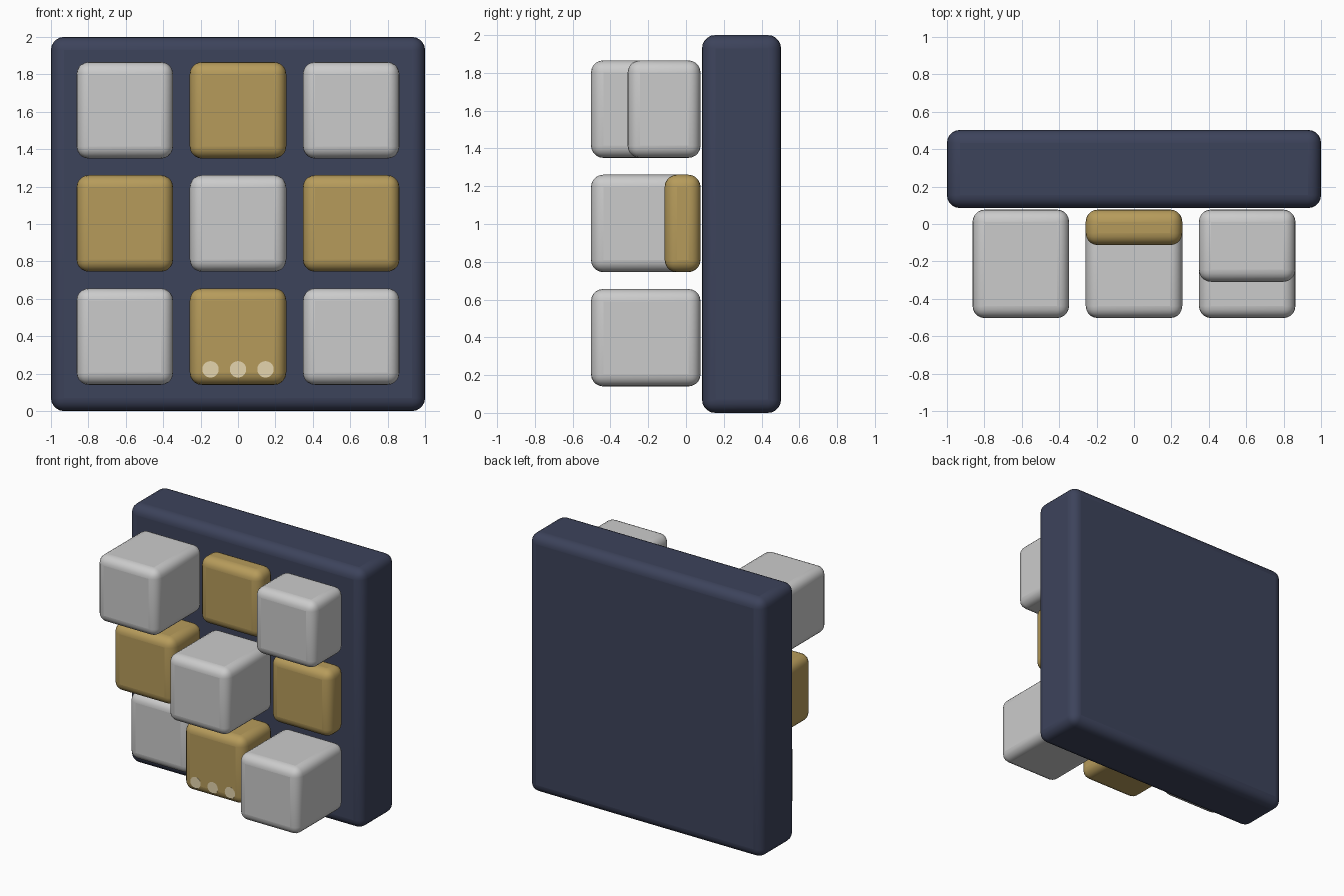
import bpy, math

if "Cube" in bpy.data.objects:
    bpy.data.objects.remove(bpy.data.objects["Cube"])


def material(name, rgb):
    m = bpy.data.materials.new(name)
    m.diffuse_color = (*rgb, 1)
    m.use_nodes = True
    m.node_tree.nodes["Principled BSDF"].inputs["Base Color"].default_value = m.diffuse_color
    return m


navy = material("navy", (0.046, 0.056, 0.105))
gold = material("gold", (0.47, 0.33, 0.105))
pale = material("pale", (0.76, 0.76, 0.73))
cream = material("cream", (0.78, 0.66, 0.42))


def rounded_box(name, lo, hi, radius, mat):
    centre = [(a + b) / 2 for a, b in zip(lo, hi)]
    bpy.ops.mesh.primitive_cube_add(size=1, location=centre)
    ob = bpy.context.object
    ob.name = name
    ob.scale = [b - a for a, b in zip(lo, hi)]
    bpy.ops.object.transform_apply(location=False, rotation=False, scale=True)
    bevel = ob.modifiers.new("rounded_edges", "BEVEL")
    bevel.width = radius
    bevel.segments = 5
    bevel.limit_method = "NONE"
    ob.data.materials.append(mat)
    bpy.ops.object.shade_smooth_by_angle(angle=math.radians(40))
    return ob


# Backing panel
rounded_box("back_panel", (-1, 0.085, 0), (1, 0.503, 2), 0.07, navy)

# Three by three blocks: front face position per row (bottom to top)
NEAR, MID, FAR = -0.503, -0.309, -0.113
fronts = [(FAR, MID, NEAR), (MID, NEAR, FAR), (NEAR, FAR, MID)]
step, half, back = 0.605, 0.258, 0.077
for row, depths in enumerate(fronts):
    for col, front in enumerate(depths):
        x, z = (col - 1) * step, 1.003 + (row - 1) * step
        rounded_box(f"block_row{row + 1}_column{col + 1}",
                    (x - half, front, z - half), (x + half, back, z + half),
                    0.065, gold if (row + col) % 2 else pale)

# Small round studs flush with the lower gold block
for i in (-1, 0, 1):
    bpy.ops.mesh.primitive_cylinder_add(
        vertices=24, radius=0.044, depth=0.04,
        location=(i * 0.147, MID + 0.0195, 0.223), rotation=(math.pi / 2, 0, 0))
    stud = bpy.context.object
    stud.name = f"stud_{i + 2}"
    stud.data.materials.append(cream)
    bpy.ops.object.shade_smooth_by_angle(angle=math.radians(40))
